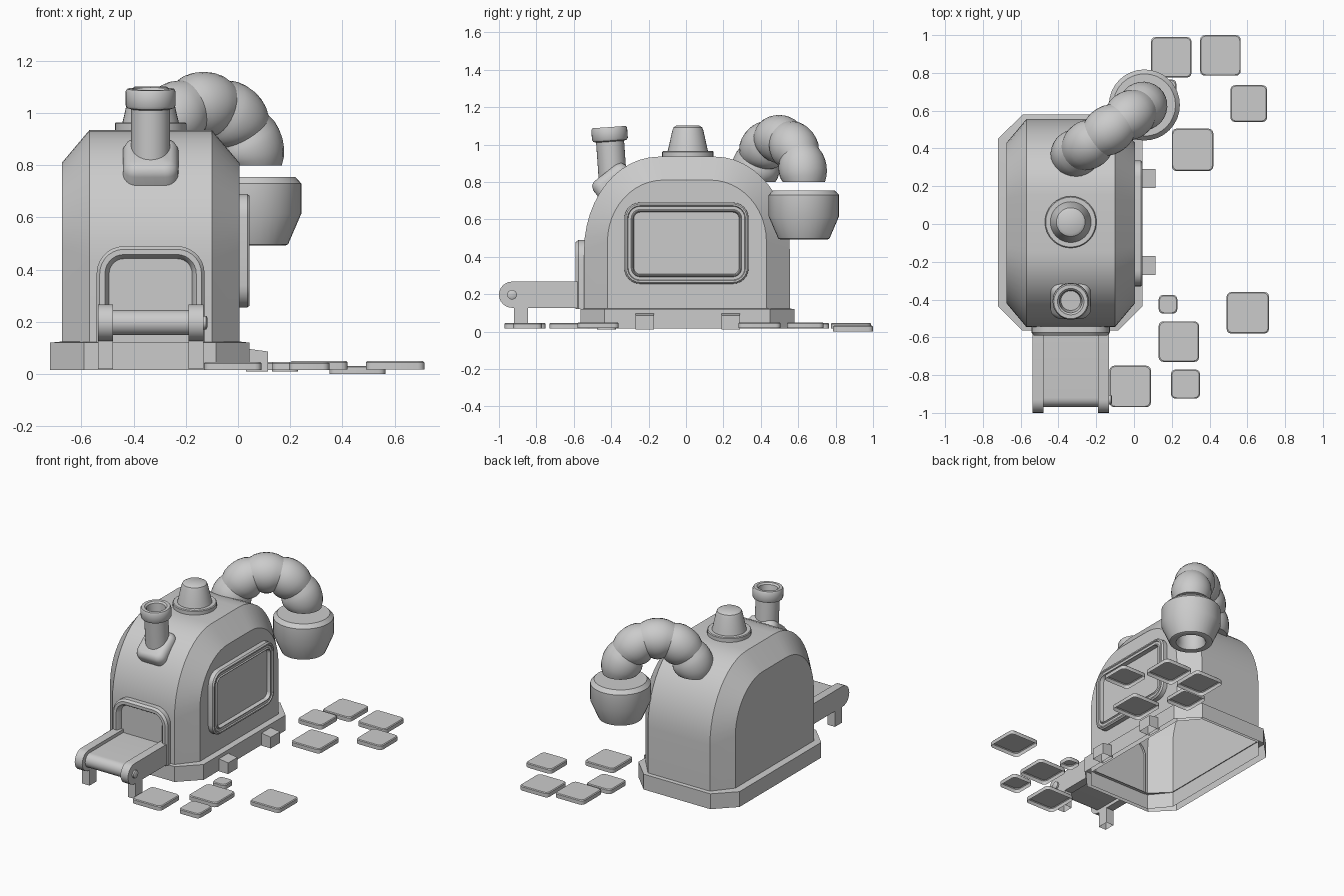
import bpy, bmesh, math
from mathutils import Vector, Matrix

if "Cube" in bpy.data.objects:
    bpy.data.objects.remove(bpy.data.objects["Cube"])

grey = bpy.data.materials.new("plain grey")
grey.diffuse_color = (0.6, 0.6, 0.6, 1)
grey.use_nodes = True
grey.node_tree.nodes["Principled BSDF"].inputs["Base Color"].default_value = grey.diffuse_color
CX = -0.335  # centre line of the machine


def loft(name, rings, start=False, end=False, closed=True, angle=35, flip=False):
    """Skin a list of equal-length point rings, with optional end caps."""
    bm = bmesh.new()
    vs = [[bm.verts.new(p) for p in r] for r in rings]
    n = len(rings[0])
    for a, b in zip(vs, vs[1:]):
        for i in range(n if closed else n - 1):
            j = (i + 1) % n
            bm.faces.new((a[i], a[j], b[j], b[i]))
    if start:
        bm.faces.new(vs[0][::-1])
    if end:
        bm.faces.new(vs[-1])
    bmesh.ops.recalc_face_normals(bm, faces=bm.faces)
    if flip:
        bmesh.ops.reverse_faces(bm, faces=bm.faces)
    me = bpy.data.meshes.new(name)
    bm.to_mesh(me)
    bm.free()
    me.materials.append(grey)
    ob = bpy.data.objects.new(name, me)
    bpy.context.collection.objects.link(ob)
    bpy.ops.object.select_all(action='DESELECT')
    ob.select_set(True)
    bpy.context.view_layer.objects.active = ob
    bpy.ops.object.shade_smooth_by_angle(angle=math.radians(angle))
    return ob


def circle(r, z, n=32):
    return [(r * math.cos(t * math.tau / n), r * math.sin(t * math.tau / n), z) for t in range(n)]


def lathe(name, profile, loc, tilt=0, start=False, end=False):
    ob = loft(name, [circle(r, z) for r, z in profile], start, end)
    ob.data.transform(Matrix.Translation(loc) @ Matrix.Rotation(tilt, 4, 'X'))
    return ob


def rounded(u0, u1, v0, v1, r, n=6):
    """Rounded rectangle outline in two dimensions."""
    pts = []
    for k, (u, v) in enumerate(((u1 - r, v1 - r), (u0 + r, v1 - r), (u0 + r, v0 + r), (u1 - r, v0 + r))):
        for i in range(n + 1):
            t = (k + i / n) * math.pi / 2
            pts.append((u + r * math.cos(t), v + r * math.sin(t)))
    return pts


def box(name, x0, x1, y0, y1, z0, z1, bottom=True):
    q = [(x0, y0), (x1, y0), (x1, y1), (x0, y1)]
    return loft(name, [[(x, y, z) for x, y in q] for z in (z0, z1)], bottom, True)


# Arched body with chamfered sides, open underneath
def arch(x, w, top, a, b, n=12):
    pts = [(x, -w, 0.02)]
    for s in (-1, 1):
        for i in range(n + 1):
            t = (i if s < 0 else n - i) / n * math.pi / 2
            pts.append((x, s * (w - a + a * math.cos(t)), top - b + b * math.sin(t)))
    return [(px, py + 0.005, pz) for px, py, pz in pts + [(x, w, 0.02)]]


small, big = (0.425, 0.81, 0.30, 0.33), (0.55, 0.935, 0.40, 0.50)
loft("body", [arch(-0.675, *small), arch(-0.57, *big), arch(-0.10, *big), arch(0.005, *small)],
     True, True, closed=False, angle=25)


# Eight-sided plinth
def octagon(x0, x1, y0, y1, c, z):
    return [(x0, y0 + c, z), (x0 + c, y0, z), (x1 - c, y0, z), (x1, y0 + c, z),
            (x1, y1 - c, z), (x1 - c, y1, z), (x0 + c, y1, z), (x0, y1 - c, z)]


outer = (-0.72, 0.045, -0.565, 0.58, 0.13)
loft("plinth", [octagon(*outer, 0.015), octagon(*outer, 0.12),
                octagon(-0.67, 0.0, -0.53, 0.54, 0.11, 0.125)])

# Side window with raised frame
rings = []
for inset, x in ((0, 0), (0, 0.036), (0.008, 0.045), (0.017, 0.045), (0.021, 0.038),
                 (0.037, 0.038), (0.042, 0.045), (0.046, 0.045), (0.052, 0.02)):
    o = rounded(-0.33 + inset, 0.335 - inset, 0.255 + inset, 0.69 - inset, 0.085 - inset)
    rings.append([(x, y, z) for y, z in o])
loft("window", rings, end=True)

# Arched doorway at the front
rings = []
for inset, y in ((0, -0.53), (0, -0.575), (0.012, -0.59), (0.032, -0.59), (0.040, -0.58), (0.048, -0.556)):
    u0, u1, top, r = -0.542 + inset, -0.128 - inset, 0.49 - inset, 0.105 - inset
    ring = [(u1, y, 0.12)]
    for k, u in enumerate((u1 - r, u0 + r)):
        for i in range(8):
            t = (k + i / 7) * math.pi / 2
            ring.append((u + r * math.cos(t), y, top - r + r * math.sin(t)))
    rings.append(ring + [(u0, y, 0.12)])
loft("doorway", rings, end=True)


# Conveyor: belt, two side plates with legs, axle
def bar(name, x0, x1, y_mid, r, z_mid):
    side = [(-0.55, z_mid - r), (-0.55, z_mid + r)]
    for i in range(13):
        t = math.pi / 2 + i * math.pi / 12
        side.append((y_mid + r * math.cos(t), z_mid + r * math.sin(t)))
    return loft(name, [[(x, y, z) for y, z in side] for x in (x0, x1)], True, True)


bar("conveyor_belt", -0.49, -0.18, -0.92, 0.048, 0.197)
for s, side in ((-1, "left"), (1, "right")):
    x0, x1 = sorted((CX + s * 0.145, CX + s * 0.202))
    bar("conveyor_plate_" + side, x0, x1, -0.93, 0.07, 0.197)
    box("conveyor_leg_" + side, x0, x1, -0.92, -0.845, 0.02, 0.14, False)
axle = loft("axle", [circle(0.026, -0.14, 16), circle(0.026, -0.122, 16), circle(0.018, -0.117, 16)], end=True)
axle.data.transform(Matrix.Translation((0, -0.93, 0.197)) @ Matrix.Rotation(math.pi / 2, 4, 'Y'))

# Feet beside the plinth
for name, y in (("foot_front", -0.22), ("foot_back", 0.24)):
    foot = box(name, 0.03, 0.115, y - 0.05, y + 0.05, 0.01, 0.098, False)
    for v in foot.data.vertices:
        if v.co.x > 0.1 and v.co.z > 0.05:
            v.co.z -= 0.012

# Beacon on the roof
lathe("beacon", [(0.137, 0.92), (0.137, 0.96), (0.132, 0.965), (0.108, 0.965), (0.103, 0.985),
                 (0.083, 1.075), (0.076, 1.092), (0.06, 1.102)], (CX, 0.01, 0), end=True)

# Chimney with saddle and hollow rim
lathe("chimney", [(0.075, -0.25), (0.075, -0.06), (0.09, -0.055), (0.096, -0.045), (0.096, 0.008),
                  (0.09, 0.018), (0.07, 0.018), (0.06, 0.008), (0.052, -0.06)],
      (CX, -0.41, 1.075), math.radians(4), end=True)
rings = []
for inset, d in ((0, -0.10), (0, 0.015), (0.01, 0.038), (0.03, 0.05)):
    o = rounded(-0.106 + inset, 0.106 - inset, -0.11 + inset, 0.11 - inset, 0.05 - inset * 0.7)
    rings.append([(u, v, d) for u, v in o])
saddle = loft("chimney_saddle", rings, end=True, angle=60)
saddle.data.transform(Matrix.Translation((CX, -0.40, 0.81)) @ Matrix.Rotation(math.radians(38), 4, 'X'))

# Bent pipe made of bulging segments
a, b = Vector((-0.32, 0.365, 0.80)), Vector((0.055, 0.63, 0.80))
mid, half = (a + b) / 2, (b - a).length / 2
along = (b - a).normalized()
across = Vector((0, 0, 1)).cross(along)
SEG, SUB = 5, 6
for k in range(SEG):
    rings = []
    for i in range(SUB + 1):
        f = i / SUB
        t = math.pi * (1 - (k + f) / SEG)
        out = along * math.cos(t) + Vector((0, 0, math.sin(t)))
        r = 0.113 + 0.016 * math.sin(math.pi * f) ** 0.7
        rings.append([mid + out * (half + r * math.cos(j * math.tau / 28)) + across * r * math.sin(j * math.tau / 28)
                      for j in range(28)])
    loft("pipe_segment_%d" % (k + 1), rings, True, True, angle=40)

# Nozzle hanging at the end of the pipe
lathe("nozzle", [(0.115, 0.755), (0.165, 0.755), (0.188, 0.73), (0.188, 0.615), (0.137, 0.497),
                 (0.125, 0.492), (0.095, 0.495), (0.085, 0.52), (0.085, 0.64)],
      (b.x, b.y, 0), start=True, end=True)

# Loose paving slabs, hollow underneath: x0, x1, y0, y1, bottom
slabs = [(0.09, 0.305, 0.775, 0.99, 0.015), (0.35, 0.565, 0.785, 1.0, 0.0), (0.51, 0.705, 0.54, 0.735, 0.018),
         (0.20, 0.42, 0.28, 0.505, 0.018), (0.04, 0.225, 0.58, 0.765, 0.015), (0.49, 0.715, -0.58, -0.36, 0.018),
         (0.13, 0.23, -0.475, -0.375, 0.01), (0.13, 0.345, -0.73, -0.515, 0.015),
         (0.195, 0.35, -0.925, -0.77, 0.015), (-0.13, 0.09, -0.97, -0.75, 0.015)]
for k, (x0, x1, y0, y1, z) in enumerate(slabs):
    rings = []
    for inset, h in ((0, 0), (0, 0.026), (0.005, 0.031)):
        o = rounded(x0 + inset, x1 - inset, y0 + inset, y1 - inset, 0.025, 3)
        rings.append([(x, y, z + h) for x, y in o])
    loft("slab_%d" % (k + 1), rings, end=True)
